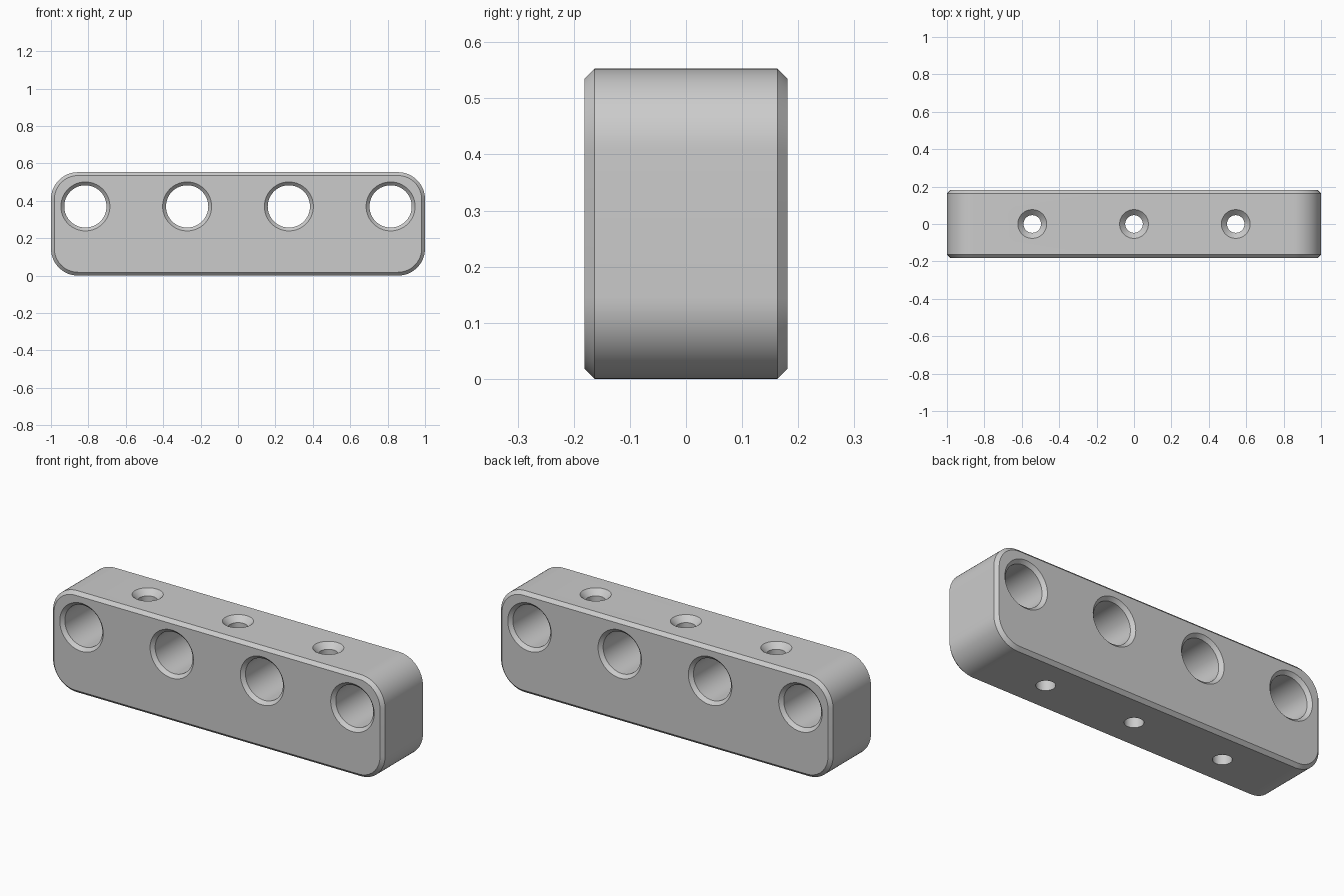
import bpy, bmesh, math
from mathutils import Matrix, Vector

if "Cube" in bpy.data.objects:
    bpy.data.objects.remove(bpy.data.objects["Cube"])

LENGTH, DEPTH, HEIGHT = 2.0, 0.362, 0.553
CORNER, CHAMFER = 0.145, 0.018

grey = bpy.data.materials.new("grey")
grey.diffuse_color = (0.6, 0.6, 0.6, 1)
grey.use_nodes = True
grey.node_tree.nodes["Principled BSDF"].inputs["Base Color"].default_value = grey.diffuse_color


def loft(name, rings):
    """Closed solid through equal-sized rings of points, capped at both ends."""
    bm = bmesh.new()
    loops = [[bm.verts.new(p) for p in ring] for ring in rings]
    n = len(loops[0])
    for a, b in zip(loops, loops[1:]):
        for i in range(n):
            j = (i + 1) % n
            bm.faces.new((a[i], a[j], b[j], b[i]))
    bm.faces.new(loops[0])
    bm.faces.new(loops[-1])
    bmesh.ops.recalc_face_normals(bm, faces=bm.faces)
    mesh = bpy.data.meshes.new(name)
    bm.to_mesh(mesh)
    bm.free()
    mesh.materials.append(grey)
    obj = bpy.data.objects.new(name, mesh)
    bpy.context.collection.objects.link(obj)
    return obj


def rounded_outline(y, inset, steps=16):
    """Rounded rectangle in the xz plane, shrunk by inset."""
    r = CORNER - inset
    cx, cz = LENGTH / 2 - CORNER, HEIGHT / 2 - CORNER
    pts = []
    for k, (sx, sz) in enumerate(((1, 1), (-1, 1), (-1, -1), (1, -1))):
        for i in range(steps + 1):
            a = (k + i / steps) * math.pi / 2
            pts.append((sx * cx + r * math.cos(a), y,
                        HEIGHT / 2 + sz * cz + r * math.sin(a)))
    return pts


def bore(name, profile, matrix, sides=64):
    """Turned cutter from (radius, axial position) pairs."""
    rings = [[matrix @ Vector((r * math.cos(2 * math.pi * i / sides),
                               r * math.sin(2 * math.pi * i / sides), h))
              for i in range(sides)] for r, h in profile]
    obj = loft(name, rings)
    obj.hide_render = True
    return obj


# Block with chamfered front and back edges
d = DEPTH / 2
block = loft("drilled_block", [
    rounded_outline(-d, CHAMFER), rounded_outline(-d + CHAMFER, 0),
    rounded_outline(d - CHAMFER, 0), rounded_outline(d, CHAMFER)])

cutters = []

# Four large through holes, chamfered at both ends
R, e = 0.113, 0.01
big = [(R + CHAMFER + e, -d - e), (R, -d + CHAMFER),
       (R, d - CHAMFER), (R + CHAMFER + e, d + e)]
for x in (-0.816, -0.272, 0.272, 0.816):
    m = Matrix.Translation((x, 0, 0.37)) @ Matrix.Rotation(math.pi / 2, 4, 'X')
    cutters.append(bore("pipe_hole_cutter", big, m))

# Three vertical screw holes, countersunk from the top
r_hole, r_sink, sink = 0.047, 0.077, 0.03
slope = (r_sink - r_hole) / sink
screw = [(r_hole, -0.05), (r_hole, HEIGHT - sink),
         (r_sink + e * slope, HEIGHT + e)]
for x in (-0.544, 0, 0.544):
    cutters.append(bore("screw_hole_cutter", screw, Matrix.Translation((x, 0, 0))))

# Cut the holes and apply
for c in cutters:
    mod = block.modifiers.new("hole", 'BOOLEAN')
    mod.operation, mod.solver, mod.object = 'DIFFERENCE', 'EXACT', c
bpy.context.view_layer.objects.active = block
block.select_set(True)
for mod in list(block.modifiers):
    bpy.ops.object.modifier_apply(modifier=mod.name)
for c in cutters:
    bpy.data.objects.remove(c, do_unlink=True)

# Smooth curved walls, crisp chamfers
bpy.ops.object.shade_smooth_by_angle(angle=math.radians(30))
